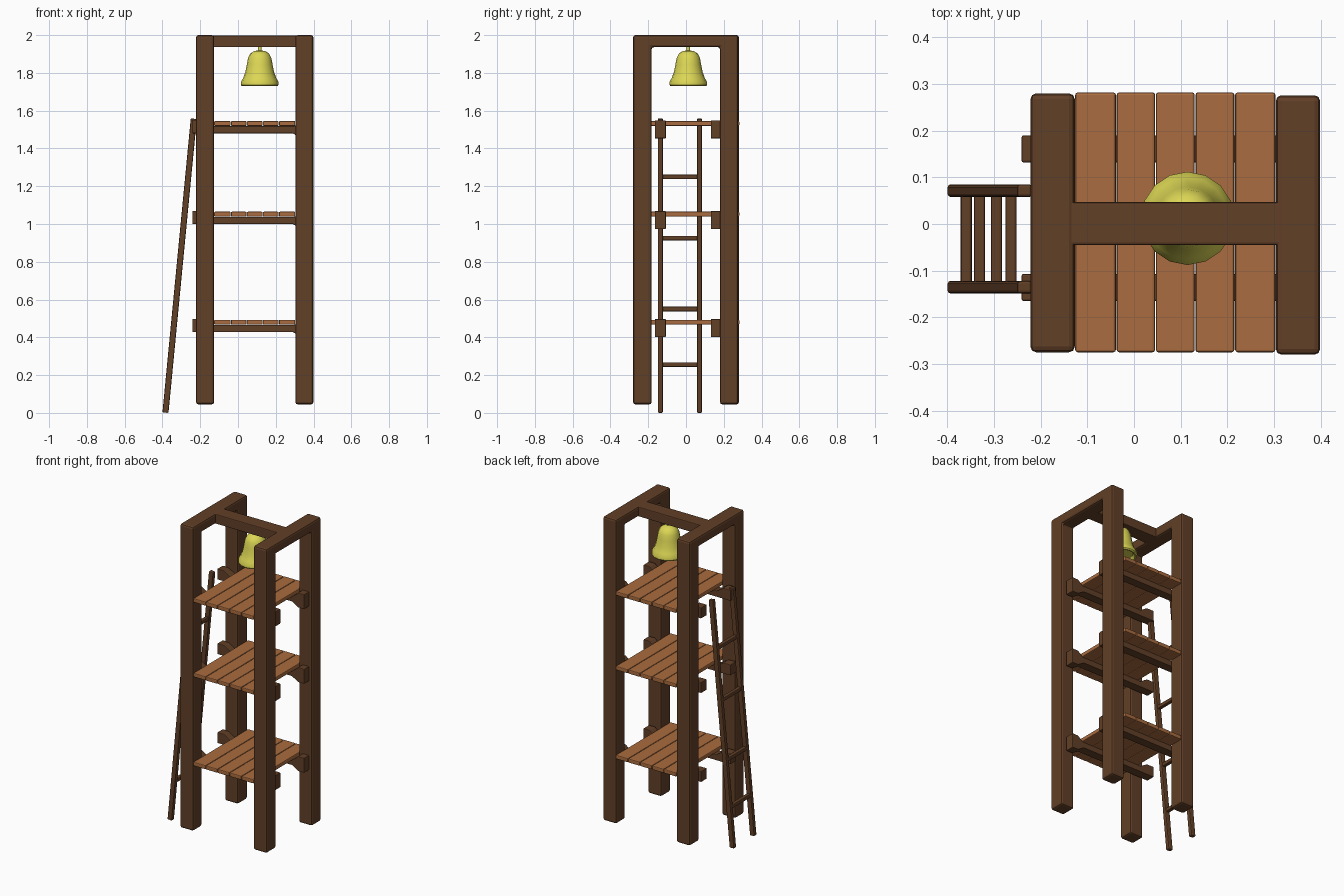
import bpy, bmesh, math
from mathutils import Vector

if "Cube" in bpy.data.objects:
    bpy.data.objects.remove(bpy.data.objects["Cube"])


def material(name, rgb):
    m = bpy.data.materials.new(name)
    m.diffuse_color = (*rgb, 1)
    m.use_nodes = True
    m.node_tree.nodes["Principled BSDF"].inputs["Base Color"].default_value = m.diffuse_color
    return m


DARK = material("dark_wood", (0.12, 0.05, 0.02))
PLANK = material("plank_wood", (0.40, 0.15, 0.05))
BRASS = material("brass", (0.72, 0.68, 0.09))


def finish(name, bm, mat, bevel=0.0, smooth=False):
    bmesh.ops.recalc_face_normals(bm, faces=bm.faces)
    me = bpy.data.meshes.new(name)
    bm.to_mesh(me)
    bm.free()
    ob = bpy.data.objects.new(name, me)
    bpy.context.collection.objects.link(ob)
    me.materials.append(mat)
    if bevel:
        mod = ob.modifiers.new("bevel", 'BEVEL')
        mod.width, mod.segments = bevel, 2
        mod.limit_method = 'ANGLE'
    if smooth:
        bpy.ops.object.select_all(action='DESELECT')
        ob.select_set(True)
        bpy.context.view_layer.objects.active = ob
        bpy.ops.object.shade_smooth_by_angle(angle=math.radians(40))
    return ob


def box(name, lo, hi, mat, bevel):
    bm = bmesh.new()
    bmesh.ops.create_cube(bm, size=1)
    for v in bm.verts:
        v.co = Vector((l + (c + 0.5) * (h - l) for l, h, c in zip(lo, hi, v.co)))
    return finish(name, bm, mat, bevel)


def extrude(name, pts, depth, mat, bevel):
    """Extrude a closed outline of 3D points along a vector."""
    bm = bmesh.new()
    face = bm.faces.new([bm.verts.new(p) for p in pts])
    out = bmesh.ops.extrude_face_region(bm, geom=[face])
    bmesh.ops.translate(bm, vec=depth,
                        verts=[g for g in out['geom'] if isinstance(g, bmesh.types.BMVert)])
    return finish(name, bm, mat, bevel)


# Side frames: two posts joined by a top beam, cut from one arch outline
for side, x, w, y0, y1 in (("left", -0.222, 0.095, -0.275, 0.28),
                           ("right", 0.304, 0.095, -0.28, 0.276)):
    arch = [(y0, 0.045), (y0, 2), (y1, 2), (y1, 0.045),
            (0.18, 0.045), (0.18, 1.936), (-0.182, 1.936), (-0.182, 0.045)]
    extrude(side + "_frame", [(x, y, z) for y, z in arch], (w, 0, 0), DARK, 0.012)

# Crossbeam carrying the bell
box("crossbeam", (-0.15, -0.045, 1.936), (0.33, 0.047, 1.998), DARK, 0.005)

# Three platforms of five planks on two supports
edges = [-0.127, -0.038, 0.046, 0.131, 0.216, 0.304]
for n, top in enumerate((0.493, 1.065, 1.545), 1):
    for i, (a, b) in enumerate(zip(edges, edges[1:]), 1):
        box(f"platform_{n}_plank_{i}", (a + 0.001, -0.275, top - 0.026),
            (b - 0.001, 0.282, top), PLANK, 0.005)
    # Supports thicken at their ends
    prof = [(-0.241, -0.065), (-0.13, -0.065), (0.29, -0.065), (0.335, -0.092),
            (0.378, -0.092), (0.378, 0.003), (0.335, 0.003), (0.30, -0.027),
            (-0.14, -0.027), (-0.19, 0.004), (-0.241, 0.004)]
    for where, y in (("front", -0.165), ("back", 0.132)):
        extrude(f"platform_{n}_{where}_support", [(x, y, top + z) for x, z in prof],
                (0, 0.058, 0), DARK, 0.004)

# Leaning ladder
for where, y in (("front", -0.149), ("back", 0.058)):
    extrude(where + "_ladder_rail",
            [(-0.400, y, 0.002), (-0.368, y, 0.0), (-0.218, y, 1.555), (-0.250, y, 1.56)],
            (0, 0.027, 0), DARK, 0.006)
for i, z in enumerate((0.255, 0.55, 0.925, 1.25), 1):
    x = -0.384 + 0.15 * z / 1.56
    box(f"ladder_rung_{i}", (x - 0.012, -0.14, z - 0.012), (x + 0.012, 0.075, z + 0.012),
        DARK, 0.005)

# Bell, a lathed profile with a small hanger
prof = [(0, 1.75), (0.075, 1.75), (0.086, 1.73), (0.094, 1.73), (0.1, 1.737), (0.1, 1.752),
        (0.088, 1.772), (0.076, 1.805), (0.068, 1.845), (0.062, 1.878), (0.05, 1.902),
        (0.03, 1.915), (0.009, 1.919), (0.009, 1.94), (0, 1.94)]
bm = bmesh.new()
vs = [bm.verts.new((0.115 + r, 0.012, z)) for r, z in prof]
es = [bm.edges.new(p) for p in zip(vs, vs[1:])]
bmesh.ops.spin(bm, geom=vs + es, cent=(0.115, 0.012, 0), axis=(0, 0, 1),
               angle=2 * math.pi, steps=16, use_merge=True)
bmesh.ops.remove_doubles(bm, verts=bm.verts, dist=1e-4)
finish("bell", bm, BRASS, smooth=True)
